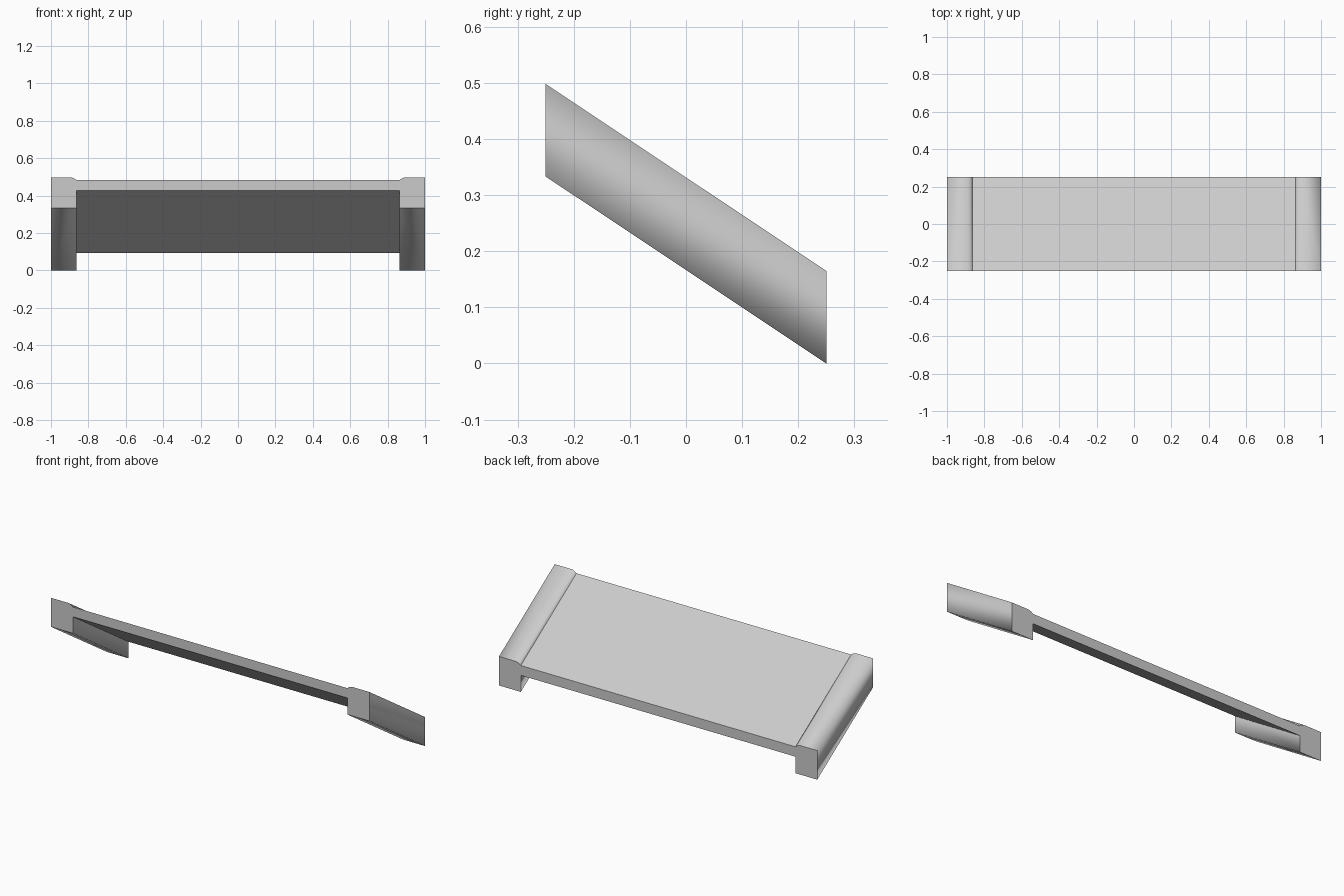
import bpy
import bmesh

cube = bpy.data.objects.get("Cube")
if cube:
    bpy.data.objects.remove(cube, do_unlink=True)

HALF_DEPTH = 0.25
DROP = 0.333          # fall from the front end to the back end
LEG_IN = 0.863        # inner face of each side rail

grey = bpy.data.materials.new("light grey")
grey.use_nodes = True
colour = (0.6, 0.6, 0.6, 1)
grey.diffuse_color = colour
grey.node_tree.nodes["Principled BSDF"].inputs["Base Color"].default_value = colour


def sloped_bar(name, profile, smooth=False):
    """Sweep an x-z profile from the high front to the low back, with upright ends."""
    bm = bmesh.new()
    front = [bm.verts.new((x, -HALF_DEPTH, z + DROP)) for x, z in profile]
    back = [bm.verts.new((x, HALF_DEPTH, z)) for x, z in profile]
    caps = [bm.faces.new(front), bm.faces.new(back)]
    count = len(profile)
    for i in range(count):
        j = (i + 1) % count
        side = bm.faces.new((front[i], front[j], back[j], back[i]))
        side.smooth = smooth
    for cap in caps:
        for edge in cap.edges:
            edge.smooth = False
    bmesh.ops.recalc_face_normals(bm, faces=bm.faces[:])
    mesh = bpy.data.meshes.new(name)
    bm.to_mesh(mesh)
    bm.free()
    mesh.materials.append(grey)
    obj = bpy.data.objects.new(name, mesh)
    bpy.context.collection.objects.link(obj)
    return obj


# Flat ramp deck between the rails
deck_top, deck_bottom = 0.15, 0.094
sloped_bar("ramp_deck", [(-LEG_IN, deck_bottom), (LEG_IN, deck_bottom),
                         (LEG_IN, deck_top), (-LEG_IN, deck_top)])

# Side rails: a leg below and a raised kerb with a chamfered inner edge
rail = [(LEG_IN, 0), (1, 0), (1, 0.165), (0.89, 0.165), (0.875, 0.159), (LEG_IN, deck_top)]
for name, side in (("left_rail", 1), ("right_rail", -1)):
    sloped_bar(name, [(side * x, z) for x, z in rail], smooth=True)
